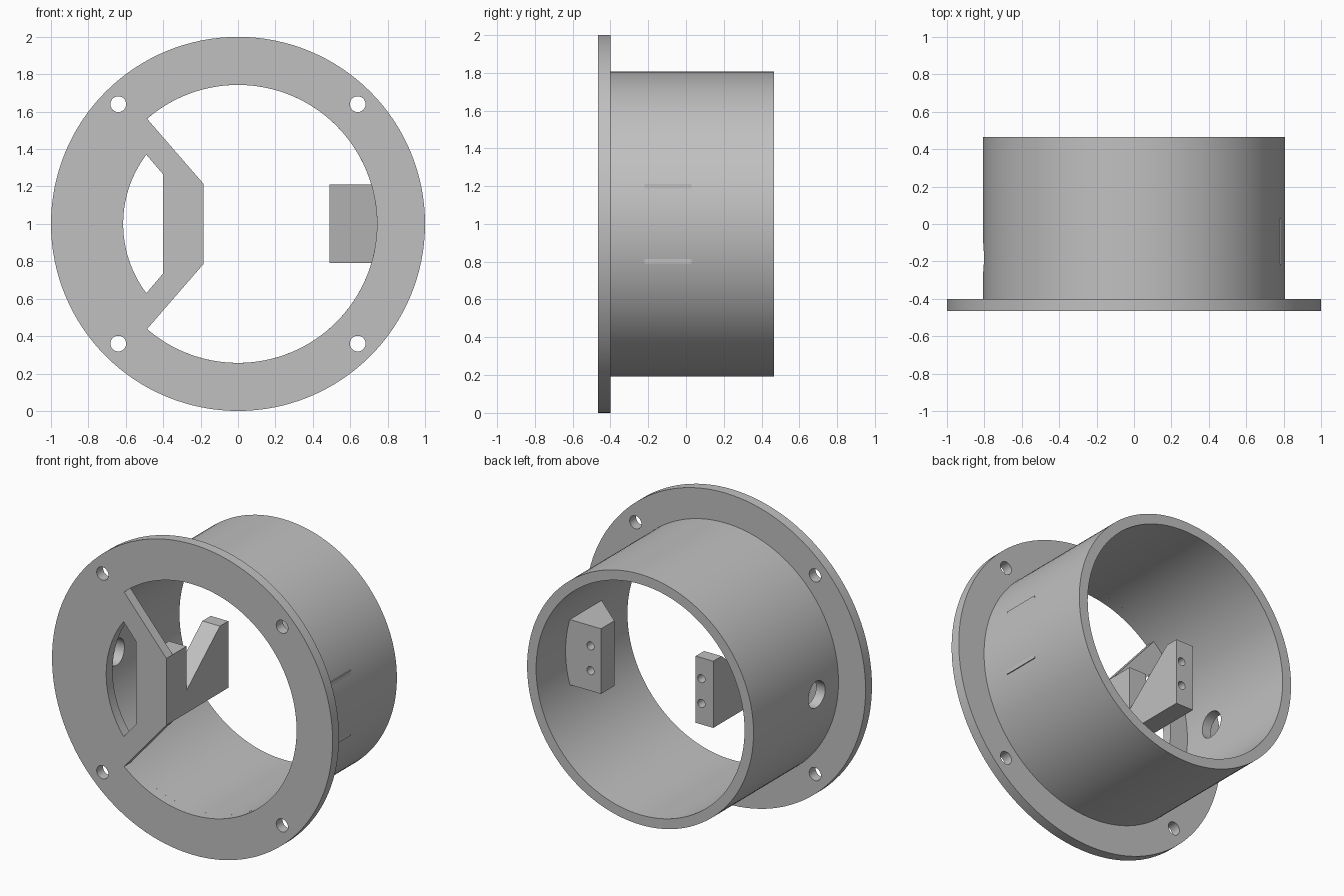
import bpy, bmesh
from math import sin, cos, pi, radians, atan2

if "Cube" in bpy.data.objects:
    bpy.data.objects.remove(bpy.data.objects["Cube"], do_unlink=True)

grey = bpy.data.materials.new("plain grey")
grey.use_nodes = True
colour = (0.53, 0.53, 0.53, 1)
grey.diffuse_color = colour
grey.node_tree.nodes["Principled BSDF"].inputs["Base Color"].default_value = colour

CENTRE = 1.0
FRONT, BACK, SEAM = -0.465, 0.465, -0.40
R_OUT, R_IN = 0.807, 0.743
LOW, HIGH = 0.785, 1.215      # height range of arm and block
ACROSS = (radians(90), 0, 0)              # outline in x-z
SIDEWAYS = (radians(90), 0, radians(90))  # outline in y-z
FLAT = (0, 0, 0)                          # outline in x-y


def arc(r, a=0.0, b=2 * pi, n=128, cx=0.0, cy=CENTRE, closed=True):
    steps = n if closed else n - 1
    return [(cx + r * cos(a + (b - a) * i / steps),
             cy + r * sin(a + (b - a) * i / steps)) for i in range(n)]


def activate(ob):
    bpy.ops.object.select_all(action='DESELECT')
    ob.select_set(True)
    bpy.context.view_layer.objects.active = ob


def prism(name, outlines, start, end, rotation):
    """Extrude filled outlines (inner ones become holes)."""
    curve = bpy.data.curves.new(name, 'CURVE')
    curve.dimensions = '2D'
    curve.fill_mode = 'BOTH'
    curve.extrude = (end - start) / 2
    for pts in outlines:
        spline = curve.splines.new('POLY')
        spline.points.add(len(pts) - 1)
        for p, (u, v) in zip(spline.points, pts):
            p.co = (u, v, 0, 1)
        spline.use_cyclic_u = True
    ob = bpy.data.objects.new(name, curve)
    bpy.context.collection.objects.link(ob)
    mid = (start + end) / 2
    ob.rotation_euler = rotation
    ob.location = {ACROSS: (0, mid, 0), SIDEWAYS: (mid, 0, 0), FLAT: (0, 0, mid)}[rotation]
    activate(ob)
    bpy.ops.object.convert(target='MESH')
    ob = bpy.context.object
    bpy.ops.object.transform_apply(location=True, rotation=True, scale=True)
    bm = bmesh.new()
    bm.from_mesh(ob.data)
    bmesh.ops.remove_doubles(bm, verts=bm.verts, dist=0.0001)
    bmesh.ops.recalc_face_normals(bm, faces=bm.faces)
    bm.to_mesh(ob.data)
    bm.free()
    ob.data.materials.clear()
    ob.data.materials.append(grey)
    return ob


def drill(ob, location, radius, depth, rotation):
    bpy.ops.mesh.primitive_cylinder_add(vertices=32, radius=radius, depth=depth,
                                        location=location, rotation=rotation)
    cutter = bpy.context.object
    cutter.hide_render = True
    cutter.data.materials.append(grey)
    mod = ob.modifiers.new("drill", 'BOOLEAN')
    mod.operation = 'DIFFERENCE'
    mod.solver = 'EXACT'
    mod.object = cutter
    activate(ob)
    bpy.ops.object.modifier_apply(modifier=mod.name)
    bpy.data.objects.remove(cutter, do_unlink=True)


def finish(ob):
    activate(ob)
    bpy.ops.object.shade_smooth_by_angle(angle=radians(30))


# Flange with a web on one side, a window in the web and four screw holes
web_angle = atan2(0.563, -0.487)
opening = arc(R_IN, -web_angle, web_angle, closed=False)
opening += [(-0.185, HIGH), (-0.185, LOW)]
window_angle = atan2(0.37, -0.49)
window = arc(0.614, window_angle, 2 * pi - window_angle, n=32, closed=False)
window += [(-0.40, 0.735), (-0.40, 1.265)]
screws = [arc(0.042, n=32, cx=sx * 0.64, cy=CENTRE + sz * 0.64)
          for sx in (-1, 1) for sz in (-1, 1)]
flange = prism("flange", [arc(1.0), opening, window] + screws, FRONT, SEAM, ACROSS)
finish(flange)

# Tube with a round cable hole through one wall
tube = prism("tube", [arc(R_OUT), arc(R_IN)], SEAM, BACK, ACROSS)
drill(tube, (-0.78, -0.18, CENTRE), 0.085, 0.3, (0, radians(90), 0))
finish(tube)

# Notched arm behind the web
MOUNT = 0.165
arm = prism("notched_arm", [[(FRONT + 0.03, LOW), (MOUNT, LOW), (MOUNT, HIGH), (0.08, HIGH),
                             (-0.26, 0.93), (-0.26, HIGH), (FRONT + 0.03, HIGH)]],
            -0.31, -0.185, SIDEWAYS)

# Wedge block on the opposite wall
block = prism("wedge_block", [[(0.49, MOUNT), (0.49, 0.03), (0.785, -0.22),
                               (0.785, 0.03), (0.765, 0.03), (0.765, MOUNT)]],
              LOW + 0.005, HIGH - 0.005, FLAT)

# Blind screw holes in both mounting faces
for ob, x in ((arm, -0.225), (block, 0.565)):
    for dz in (-0.08, 0.08):
        drill(ob, (x, MOUNT, CENTRE + dz), 0.026, 0.2, ACROSS)
    finish(ob)
